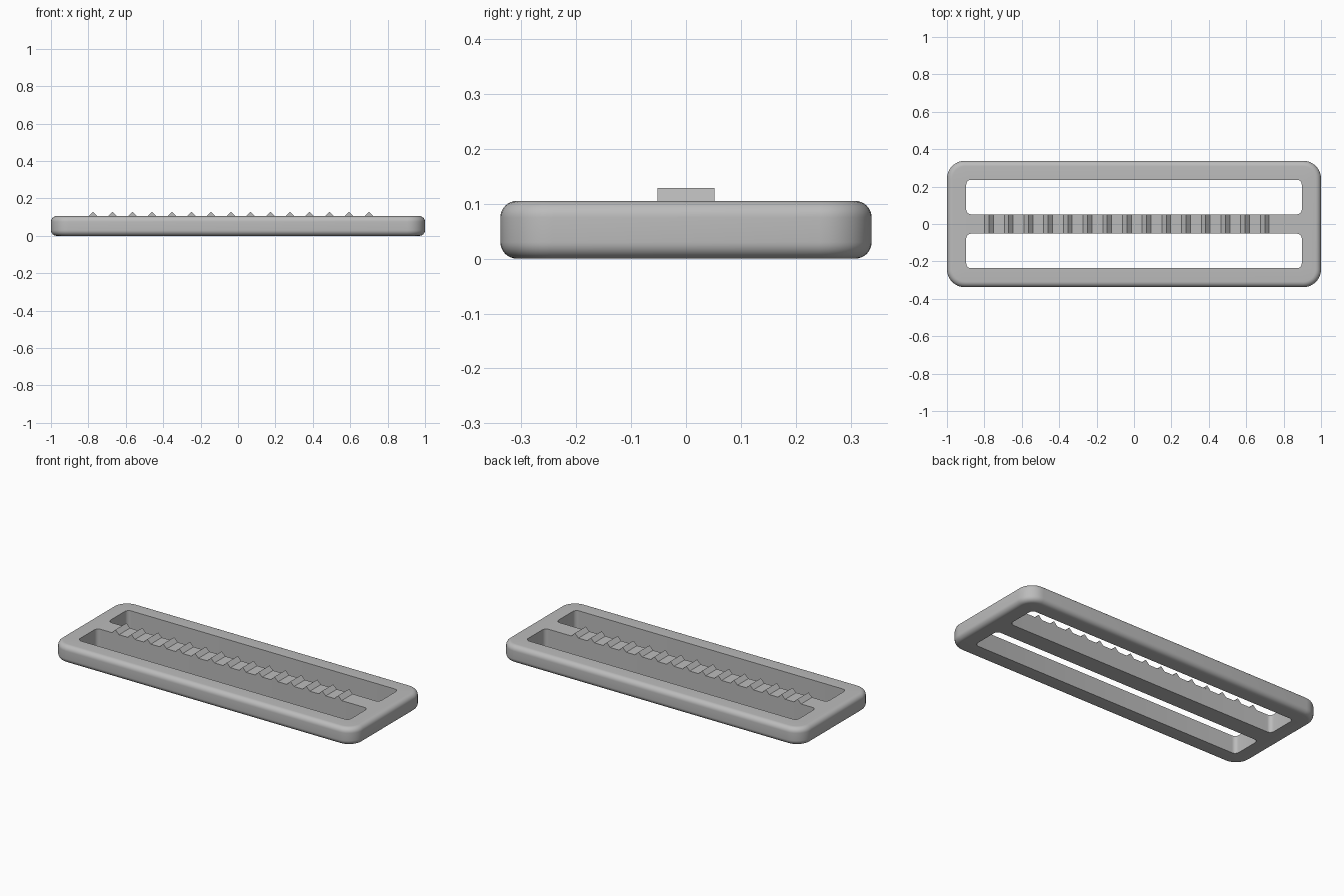
import bpy, bmesh, math
from bpy import context

cube = bpy.data.objects.get("Cube")
if cube:
    bpy.data.objects.remove(cube, do_unlink=True)

HALF_X, HALF_Y, HEIGHT = 1.0, 0.338, 0.105
CORNER, EDGE = 0.095, 0.03
SLOT_X, SLOT_IN, SLOT_OUT, SLOT_R = 0.897, 0.052, 0.236, 0.025

grey = bpy.data.materials.new("plain_grey")
grey.use_nodes = True
colour = (0.5, 0.5, 0.5, 1)
grey.diffuse_color = colour
grey.node_tree.nodes["Principled BSDF"].inputs["Base Color"].default_value = colour


def make_object(name, bm):
    bmesh.ops.recalc_face_normals(bm, faces=bm.faces)
    mesh = bpy.data.meshes.new(name)
    bm.to_mesh(mesh)
    bm.free()
    mesh.materials.append(grey)
    obj = bpy.data.objects.new(name, mesh)
    context.collection.objects.link(obj)
    return obj


def ring(bm, hx, hy, r, z, cy=0.0, steps=8):
    """Rounded rectangle of vertices, anticlockwise."""
    verts = []
    for q, (sx, sy) in enumerate([(1, 1), (-1, 1), (-1, -1), (1, -1)]):
        for i in range(steps + 1):
            a = math.pi / 2 * (q + i / steps)
            verts.append(bm.verts.new((sx * (hx - r) + r * math.cos(a),
                                       cy + sy * (hy - r) + r * math.sin(a), z)))
    return verts


def loft(bm, rings):
    for low, high in zip(rings, rings[1:]):
        for i in range(len(low)):
            j = (i + 1) % len(low)
            bm.faces.new((low[i], low[j], high[j], high[i]))


def loop_edges(bm, verts):
    return [bm.edges.get((v, verts[i - 1])) for i, v in enumerate(verts)]


# Frame: softened outer wall, two slot walls, filled top and bottom
bm = bmesh.new()
profile = []
for i in range(9):
    a = math.pi / 2 * i / 8
    profile.append((EDGE * (1 - math.sin(a)), EDGE * (1 - math.cos(a))))
profile += [(inset, HEIGHT - z) for inset, z in reversed(profile)]
outer = [ring(bm, HALF_X - s, HALF_Y - s, CORNER - s, z) for s, z in profile]
loft(bm, outer)
bottom, top = loop_edges(bm, outer[0]), loop_edges(bm, outer[-1])
for side in (-1, 1):
    walls = [ring(bm, SLOT_X, (SLOT_OUT - SLOT_IN) / 2, SLOT_R, z,
                  side * (SLOT_OUT + SLOT_IN) / 2, 6) for z in (0, HEIGHT)]
    loft(bm, walls)
    bottom += loop_edges(bm, walls[0])
    top += loop_edges(bm, walls[1])
for edges in (bottom, top):
    bmesh.ops.triangle_fill(bm, edges=edges, use_beauty=True)
frame = make_object("buckle_frame", bm)
bpy.ops.object.select_all(action='DESELECT')
frame.select_set(True)
context.view_layer.objects.active = frame
bpy.ops.object.shade_smooth_by_angle(angle=math.radians(30))

# Grip ridges: a row of triangular prisms along the centre bar
bm = bmesh.new()
for n in range(15):
    x = -0.775 + n * 0.1053
    ends = [[bm.verts.new((x + dx, y, HEIGHT + dz))
             for dx, dz in ((-0.0235, 0), (0.0235, 0), (0, 0.0235))]
            for y in (-SLOT_IN, SLOT_IN)]
    loft(bm, ends)
    for end in ends:
        bm.faces.new(end)
make_object("grip_ridges", bm)
